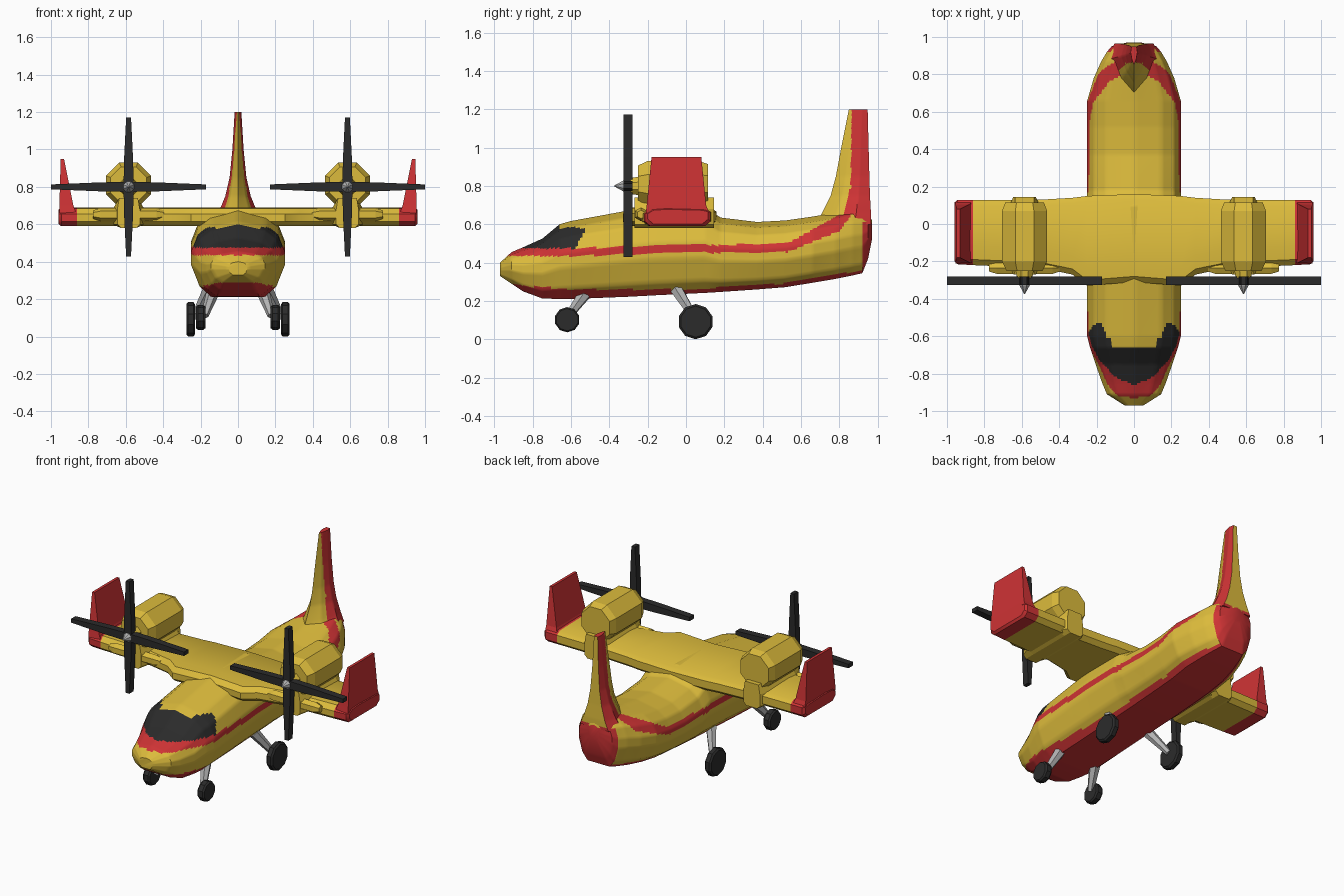
import bpy, bmesh, math
from mathutils import Vector, Matrix

if "Cube" in bpy.data.objects:
    bpy.data.objects.remove(bpy.data.objects["Cube"])


def material(name, r, g, b):
    m = bpy.data.materials.new(name)
    m.diffuse_color = (r, g, b, 1)
    m.use_nodes = True
    m.node_tree.nodes["Principled BSDF"].inputs["Base Color"].default_value = m.diffuse_color
    return m


MATS = [material("yellow paint", 0.72, 0.50, 0.045), material("red paint", 0.62, 0.033, 0.035),
        material("dark rubber and glass", 0.024, 0.024, 0.024), material("grey metal", 0.45, 0.45, 0.45)]
YELLOW, RED, DARK, GREY = range(4)


def lerp_table(table, t):
    """Linear lookup in rows of (t, a, b, ...)."""
    if t <= table[0][0]:
        return table[0][1:]
    for p, q in zip(table, table[1:]):
        if t <= q[0]:
            f = (t - p[0]) / (q[0] - p[0])
            return tuple(a + (b - a) * f for a, b in zip(p[1:], q[1:]))
    return table[-1][1:]


def steps(table, size):
    """Fine positions along a table that keep its own rows."""
    out = []
    for p, q in zip(table, table[1:]):
        n = max(1, math.ceil((q[0] - p[0]) / size))
        out += [p[0] + (q[0] - p[0]) * i / n for i in range(n)]
    return out + [table[-1][0]]


def refine(pts, n):
    """Split each side of a closed outline into n parts."""
    out = []
    for i, p in enumerate(pts):
        q = pts[(i + 1) % len(pts)]
        out += [tuple(a + (b - a) * k / n for a, b in zip(p, q)) for k in range(n)]
    return out


def loft(name, rings, rule=YELLOW, smooth=False):
    """Skin a list of rings; rule is a material index or f(centre, normal)."""
    bm = bmesh.new()
    vs = [[bm.verts.new(p) for p in r] for r in rings]
    n = len(rings[0])
    for a, b in zip(vs, vs[1:]):
        for i in range(n):
            bm.faces.new((a[i], a[(i + 1) % n], b[(i + 1) % n], b[i]))
    bm.faces.new(vs[0][::-1])
    bm.faces.new(vs[-1])
    bmesh.ops.recalc_face_normals(bm, faces=bm.faces)
    bm.normal_update()
    for f in bm.faces:
        f.material_index = rule(f.calc_center_median(), f.normal) if callable(rule) else rule
    me = bpy.data.meshes.new(name)
    bm.to_mesh(me)
    bm.free()
    for m in MATS:
        me.materials.append(m)
    ob = bpy.data.objects.new(name, me)
    bpy.context.collection.objects.link(ob)
    if smooth:
        bpy.ops.object.select_all(action='DESELECT')
        ob.select_set(True)
        bpy.context.view_layer.objects.active = ob
        bpy.ops.object.shade_smooth_by_angle(angle=math.radians(35))
    return ob


def tube(name, path, sides, mat):
    """Polygonal tube through rows of (point, radius), flat side up."""
    axis = (Vector(path[-1][0]) - Vector(path[0][0])).normalized()
    u = axis.cross(Vector((0, 0, 1))).normalized()
    v = u.cross(axis)
    ang = [2 * math.pi * (i + 0.5) / sides for i in range(sides)]
    return loft(name, [[Vector(p) + r * (math.cos(a) * u + math.sin(a) * v) for a in ang]
                       for p, r in path], mat)


# Fuselage: (y, bottom, top, half width) with one shared section shape
BODY = [(-.97, .33, .40, .05), (-.91, .29, .455, .145), (-.85, .25, .48, .17),
        (-.75, .213, .525, .205), (-.66, .21, .60, .235), (-.6, .21, .617, .25),
        (-.3, .222, .672, .25), (-.15, .23, .69, .25), (.1, .242, .69, .25),
        (.18, .247, .635, .25), (.37, .26, .612, .25), (.52, .272, .62, .25),
        (.66, .295, .64, .25), (.78, .315, .66, .215), (.87, .333, .68, .175),
        (.92, .345, .68, .145), (.95, .42, .66, .12), (.97, .52, .62, .04)]
HALF = [(.56, 0), (.82, .14), (1, .42), (1, .6), (.86, .8), (.6, .92)]
SECTION = refine([(0, 0)] + HALF + [(0, 1)] + [(-x, z) for x, z in HALF[::-1]], 6)
STRIPE = [(-1, .435, .475), (-.6, .435, .475), (0, .45, .49), (.53, .455, .50),
          (.8, .565, .65), (.9, .70, .85)]
BELLY = [(-1, .30), (-.8, .275), (-.6, .26), (0, .26), (.5, .29), (.9, .357)]


def body_colour(c, n):
    low, high = lerp_table(STRIPE, c.y)
    if c.z < lerp_table(BELLY, c.y)[0] or low < c.z < high:
        return RED
    if c.y > .925 and c.z < .61:
        return RED
    glass = c.z > .47 and c.y < -.58 + (c.z - .47) * .54
    if glass and (c.y < -.66 or abs(c.x) > .11 + (c.y + .66) * .53):
        return DARK
    return YELLOW


rings = []
for y in steps(BODY, .012):
    b, t, w = lerp_table(BODY, y)
    rings.append([(x * w, y, b + z * (t - b)) for x, z in SECTION])
loft("fuselage", rings, body_colour, True)

# Tail fin: (z, leading edge, trailing edge, half thickness)
FIN = [(.60, .68, .965, .14), (.66, .71, .965, .105), (.75, .755, .96, .068),
       (.85, .782, .957, .045), (1.0, .81, .953, .03), (1.2, .85, .948, .018)]
FIN_RED = [(.6, .80), (.7, .84), (.8, .86), (1.2, .865)]


def fin_colour(c, n):
    if n.y > .8:
        return YELLOW if c.z > .62 else RED
    return RED if c.y > lerp_table(FIN_RED, c.z)[0] else YELLOW


rings = []
for z in steps(FIN, .012):
    a, b, w = lerp_table(FIN, z)
    half = [(.6, .3), (1, .7), (.75, 1)]
    shape = refine([(0, 0)] + half + [(-x, y) for x, y in half[::-1]], 8)
    rings.append([(x * w, a + y * (b - a), z) for x, y in shape])
loft("tail_fin", rings, fin_colour, True)

# Wing across the body: (x, leading edge, trailing edge), red tips
WING = [(0, -.31, .16), (.25, -.33, .15), (.33, -.27, .14), (.50, -.235, .13),
        (.86, -.22, .128), (.945, -.215, .128), (.96, -.20, .115)]
WING = [(-x, a, b) for x, a, b in WING[:0:-1]] + WING
rings = []
for x, a, b in WING:
    d = .012 if abs(x) > .95 else 0
    rings.append([(x, a, .615 + d), (x, a, .655), (x, a + .03, .685 - d), (x, a + .10, .69 - d),
                  (x, b - .03, .685 - d), (x, b, .665), (x, b, .615 + d), (x, b - .03, .59 + d),
                  (x, a + .03, .59 + d)])
loft("wing", rings, lambda c, n: RED if abs(c.x) > .86 else YELLOW, True)

for s, side in ((-1, "left"), (1, "right")):
    # Upright wing tip fin
    loft(side + "_wing_tip_fin",
         [[(s * x, y, z) for x, y in ((i, a), (o, a), (o, b), (i, b))]
          for z, i, o, a, b in ((.66, .865, .955, -.21, .12), (.70, .88, .955, -.205, .105),
                                (.95, .93, .948, -.18, .08))], RED)

    # Engine nacelle on a pylon, with a small fairing to each side
    cx, cz = s * .585, .81
    tube(side + "_nacelle", [((cx, y, cz), r) for y, r in
                             ((-.25, .105), (-.20, .130), (.07, .130), (.115, .112))], 8, YELLOW)
    loft(side + "_pylon", [[(cx + x, y, z) for x, z in
                            ((-w, .60), (-.04, .58), (.04, .58), (w, .60), (w, .68), (.05, .74),
                             (-.05, .74), (-w, .68))]
                           for y, w in ((-.27, .06), (-.2, .085), (.09, .085), (.145, .06))])
    tube(side + "_engine_fairing", [((cx + x, -.235, .652), r) for x, r in
                                    ((-.19, .022), (-.15, .036), (.15, .036), (.19, .022))], 6, YELLOW)
    tube(side + "_gearbox", [((cx, -.29, .80), .045), ((cx, -.2, .80), .06)], 8, YELLOW)

    # Propeller: four tapered blades and a pointed spinner
    for k in range(4):
        rot = Matrix.Rotation(k * math.pi / 2, 4, 'Y')
        length = .415 if k % 2 else .372
        loft(f"{side}_propeller_blade_{k + 1}",
             [[Vector((cx, -.303, .80)) + rot @ Vector((x, y, r)) for x, y in
               ((-w, -.023), (w, -.023), (w, .023), (-w, .023))]
              for r, w in ((0, .027), (.15, .024), (length, .013))], DARK)
    tube(side + "_spinner", [((cx, -.29, .80), .032), ((cx, -.328, .80), .03),
                             ((cx, -.375, .80), .002)], 8, GREY)

    # Landing gear: front and rear struts with wheels
    for part, x, y, z, r, w, top in (("front", .20, -.62, .102, .066, .025, (.135, -.53, .235)),
                                     ("rear", .253, .05, .092, .092, .023, (.15, -.05, .26))):
        tube(f"{side}_{part}_wheel", [((s * (x + d), y, z), q) for d, q in
                                      ((-w, r * .88), (-w * .6, r), (w * .6, r), (w, r * .88))], 10, DARK)
        foot = (s * (x - w * .9), y, z + .01)
        tube(f"{side}_{part}_strut", [((s * top[0], top[1], top[2]), .035), (foot, .02)], 6, GREY)
